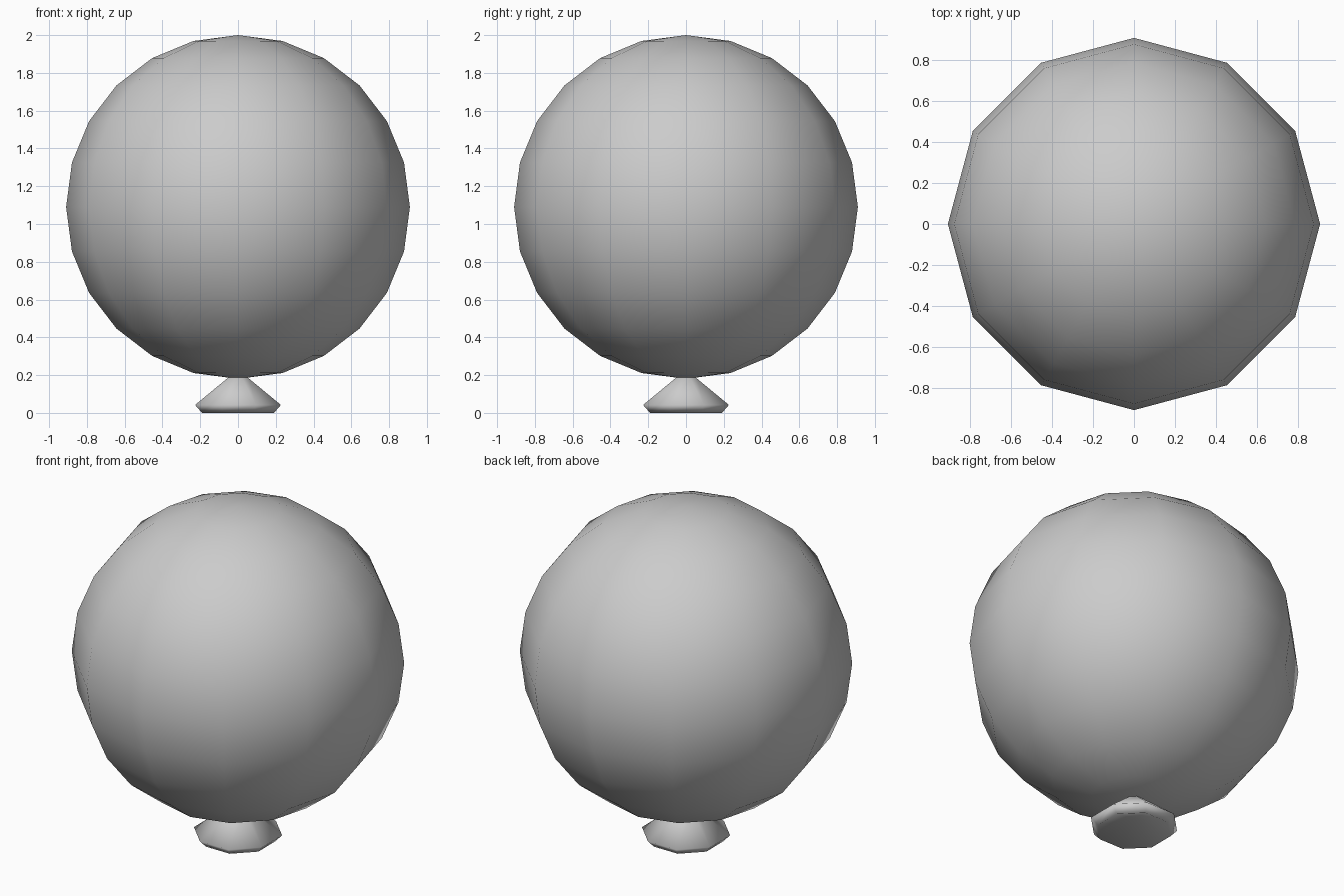
import bpy, bmesh
from math import sin, cos, pi

if "Cube" in bpy.data.objects:
    bpy.data.objects.remove(bpy.data.objects["Cube"])


def lathe(name, profile, sides, offset=0.0):
    """Revolve a pole-to-pole (radius, z) profile around z."""
    bm = bmesh.new()
    rings = []
    for r, z in profile:
        n = 1 if r < 1e-5 else sides
        rings.append([bm.verts.new((r * cos(offset + 2 * pi * i / sides),
                                    r * sin(offset + 2 * pi * i / sides), z))
                      for i in range(n)])
    for a, b in zip(rings, rings[1:]):
        for i in range(sides):
            j = (i + 1) % sides
            if len(a) == 1:
                bm.faces.new((a[0], b[j], b[i]))
            elif len(b) == 1:
                bm.faces.new((a[i], a[j], b[0]))
            else:
                bm.faces.new((a[i], a[j], b[j], b[i]))
    bmesh.ops.recalc_face_normals(bm, faces=bm.faces)
    for f in bm.faces:
        f.smooth = True
    mesh = bpy.data.meshes.new(name)
    bm.to_mesh(mesh)
    bm.free()
    obj = bpy.data.objects.new(name, mesh)
    bpy.context.collection.objects.link(obj)
    return obj


# Round balloon body: 12 segments, 12 rings
R, CZ = 0.91, 1.09
lathe("balloon_body",
      [(R * sin(pi * k / 12), CZ - R * cos(pi * k / 12)) for k in range(13)], 12)

# Flared, hollow tied end under the body: 8 sides
lathe("balloon_knot",
      [(0, 0.08), (0.206, 0.0), (0.246, 0.042), (0.065, 0.18), (0, 0.23)],
      8, pi / 8)
